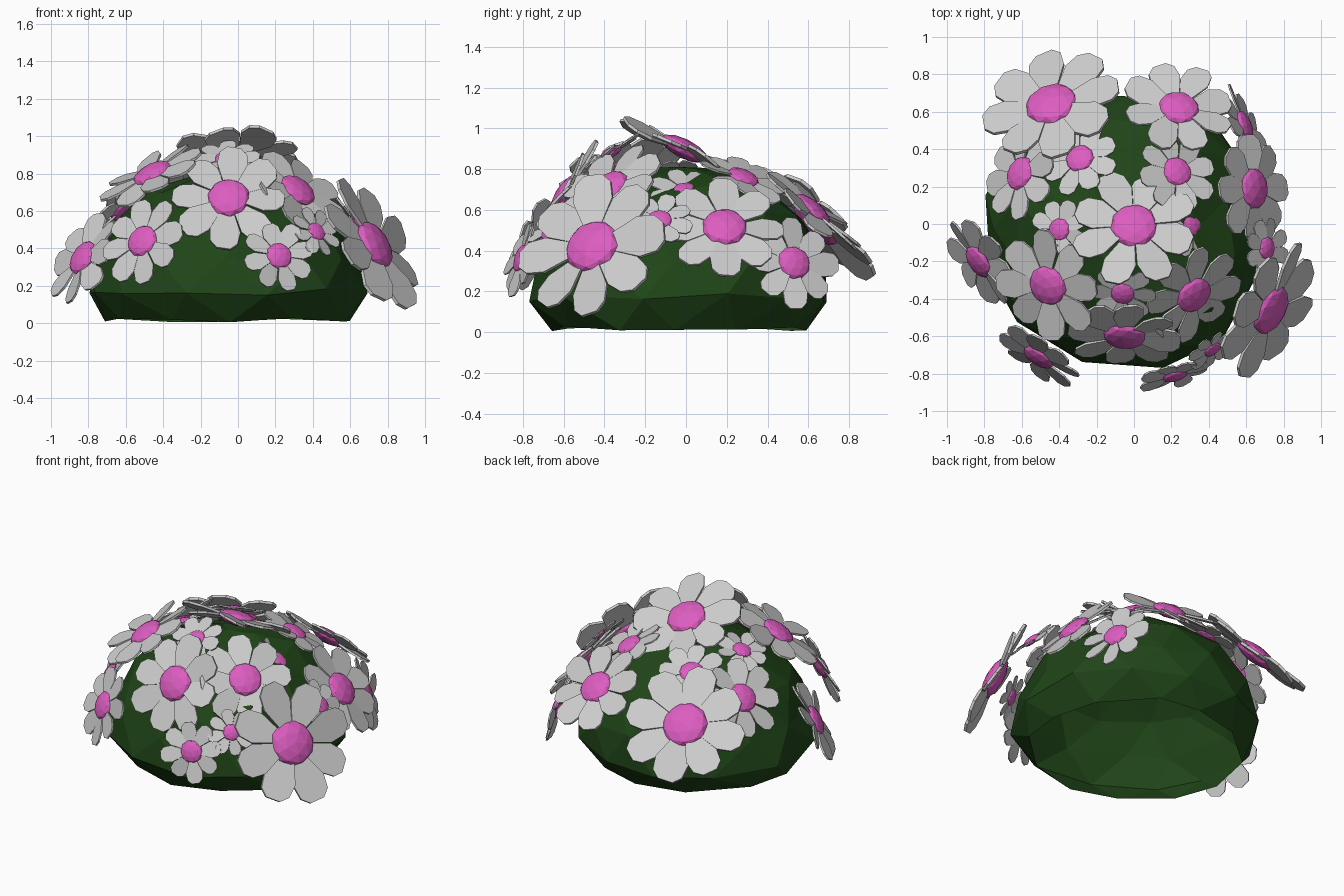
import bpy, bmesh, math, random
from mathutils import Vector, Matrix

if "Cube" in bpy.data.objects:
    bpy.data.objects.remove(bpy.data.objects["Cube"])

random.seed(4)


def material(name, rgb):
    m = bpy.data.materials.new(name)
    m.diffuse_color = (*rgb, 1)
    m.use_nodes = True
    m.node_tree.nodes["Principled BSDF"].inputs["Base Color"].default_value = m.diffuse_color
    return m


GREEN = material("leaf_green", (0.014, 0.06, 0.009))
PINK = material("flower_pink", (0.72, 0.11, 0.53))


def finish(bm, name, mat=None, matrix=None):
    me = bpy.data.meshes.new(name)
    bm.to_mesh(me)
    bm.free()
    ob = bpy.data.objects.new(name, me)
    bpy.context.collection.objects.link(ob)
    if mat:
        me.materials.append(mat)
    if matrix:
        ob.matrix_world = matrix
    return ob


# Bush: faceted dome of jittered rings, open underneath
def bush():
    bm = bmesh.new()
    n = 12
    # z, radius x, radius y
    rings = [(0.02, 0.66, 0.62), (0.17, 0.76, 0.73), (0.36, 0.70, 0.70),
             (0.56, 0.59, 0.60), (0.71, 0.40, 0.41), (0.79, 0.18, 0.19)]
    loops = []
    for k, (z, rx, ry) in enumerate(rings):
        loop = []
        for i in range(n):
            a = 2 * math.pi * (i + 0.5 * (k % 2)) / n + random.uniform(-0.08, 0.08)
            s = 1 + random.uniform(-0.02, 0.02)
            # fuller toward the front right corner
            s += 0.08 * max(0, math.cos(a + math.pi / 4)) ** 6
            dz = random.uniform(-0.025, 0.025) if k else random.uniform(-0.02, 0.01)
            loop.append(bm.verts.new((-0.06 + rx * s * math.cos(a),
                                      -0.03 + ry * s * math.sin(a), z + dz)))
        loops.append(loop)
    for k in range(len(loops) - 1):
        lo, hi = loops[k], loops[k + 1]
        for i in range(n):
            j = (i + 1) % n
            if k % 2 == 0:
                bm.faces.new((lo[i], lo[j], hi[i]))
                bm.faces.new((lo[j], hi[j], hi[i]))
            else:
                bm.faces.new((lo[i], hi[j], hi[i]))
                bm.faces.new((lo[i], lo[j], hi[j]))
    top = bm.verts.new((-0.06, -0.03, 0.81))
    for i in range(n):
        bm.faces.new((loops[-1][i], loops[-1][(i + 1) % n], top))
    finish(bm, "bush", GREEN)


# Flower: eight broad pitched petals with blunt tips around a faceted pink dome
def flower(idx, pos, normal, r):
    spin = Matrix.Rotation(random.uniform(0, 6.28), 4, 'Z')
    mw = (Matrix.Translation(pos)
          @ Vector(normal).to_track_quat('Z', 'Y').to_matrix().to_4x4()
          @ spin @ Matrix.Scale(r, 4))
    n = 8
    outline = [(0.0, 0.0), (0.66, 0.29), (0.90, 0.26), (1.02, 0.13),
               (1.02, -0.13), (0.90, -0.26), (0.66, -0.29)]
    bm = bmesh.new()
    for i in range(n):
        lift = random.uniform(-0.08, 0.06)
        twist = random.uniform(-0.25, 0.25)
        length = random.uniform(1.02, 1.12)
        rot = Matrix.Rotation(2 * math.pi * i / n, 4, 'Z')
        vs = [bm.verts.new(rot @ Vector((x * length, y, x * lift + y * twist + 0.02)))
              for x, y in outline]
        bm.faces.new(vs)
    # thin petals
    ext = bmesh.ops.extrude_face_region(bm, geom=bm.faces[:], use_keep_orig=True)
    for v in ext["geom"]:
        if isinstance(v, bmesh.types.BMVert):
            v.co.z -= 0.05
    bmesh.ops.recalc_face_normals(bm, faces=bm.faces)
    finish(bm, f"petals_{idx}", None, mw)

    bm = bmesh.new()
    bmesh.ops.create_icosphere(bm, subdivisions=2, radius=0.41)
    bmesh.ops.scale(bm, vec=(1, 1, 0.38), verts=bm.verts)
    finish(bm, f"flower_centre_{idx}", PINK, mw)


bush()

# position, facing direction, radius
FLOWERS = [
    ((-0.05, -0.60, 0.67), (-0.05, -0.85, 0.50), 0.28),
    ((-0.51, -0.71, 0.44), (-0.50, -0.78, 0.40), 0.22),
    ((0.22, -0.81, 0.36), (0.28, -0.92, 0.28), 0.175),
    ((0.73, -0.46, 0.42), (0.78, -0.42, 0.47), 0.345),
    ((-0.83, -0.20, 0.35), (-0.75, -0.48, 0.45), 0.24),
    ((-0.46, -0.33, 0.80), (-0.45, -0.33, 0.83), 0.27),
    ((0.32, -0.38, 0.71), (0.52, -0.50, 0.68), 0.26),
    ((0.42, -0.67, 0.49), (0.55, -0.70, 0.45), 0.13),
    ((-0.06, -0.37, 0.88), (-0.05, -0.50, 0.85), 0.16),
    ((0.00, -0.01, 0.90), (0.00, 0.44, 0.90), 0.31),
    ((0.23, 0.28, 0.76), (0.35, 0.35, 0.86), 0.20),
    ((0.31, 0.00, 0.69), (0.60, 0.10, 0.80), 0.16),
    ((-0.40, -0.03, 0.775), (-0.45, 0.05, 0.89), 0.15),
    ((-0.29, 0.35, 0.74), (-0.30, 0.40, 0.87), 0.19),
    ((-0.61, 0.27, 0.62), (-0.70, 0.30, 0.64), 0.23),
    ((-0.44, 0.64, 0.535), (-0.22, 0.68, 0.70), 0.35),
    ((0.24, 0.62, 0.60), (0.15, 0.65, 0.75), 0.27),
    ((0.59, 0.53, 0.34), (0.90, 0.37, 0.30), 0.205),
    ((0.64, 0.19, 0.515), (0.78, 0.05, 0.62), 0.27),
    ((0.71, -0.13, 0.55), (0.75, -0.02, 0.65), 0.15),
]
for i, (p, nrm, rad) in enumerate(FLOWERS):
    flower(i + 1, p, nrm, rad)
